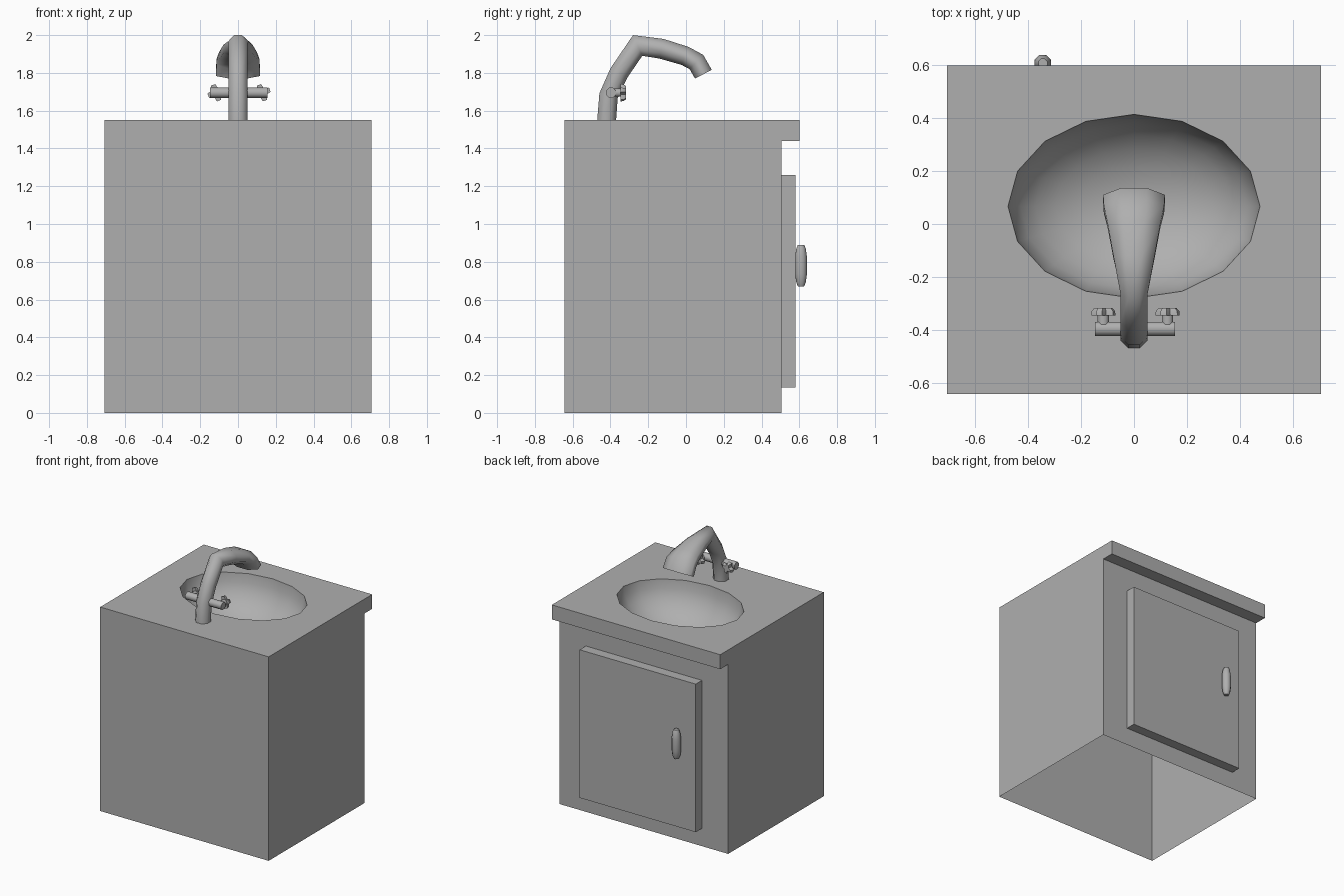
import bpy, bmesh
from math import sin, cos, pi, radians
from mathutils import Vector

if "Cube" in bpy.data.objects:
    bpy.data.objects.remove(bpy.data.objects["Cube"])

grey = bpy.data.materials.new("grey")
grey.diffuse_color = (.43, .43, .43, 1)
grey.use_nodes = True
grey.node_tree.nodes["Principled BSDF"].inputs["Base Color"].default_value = grey.diffuse_color


def finish(bm, name, smooth=None):
    bmesh.ops.recalc_face_normals(bm, faces=bm.faces[:])
    me = bpy.data.meshes.new(name)
    bm.to_mesh(me)
    bm.free()
    me.materials.append(grey)
    ob = bpy.data.objects.new(name, me)
    bpy.context.collection.objects.link(ob)
    if smooth:
        bpy.ops.object.select_all(action='DESELECT')
        ob.select_set(True)
        bpy.context.view_layer.objects.active = ob
        bpy.ops.object.shade_smooth_by_angle(angle=radians(smooth))
    return ob


def skin(bm, rings, caps=True):
    """Join rings of points into a tube."""
    vs = [[bm.verts.new(p) for p in r] for r in rings]
    n = len(vs[0])
    for a, b in zip(vs, vs[1:]):
        for i in range(n):
            bm.faces.new((a[i], a[(i + 1) % n], b[(i + 1) % n], b[i]))
    if caps:
        bm.faces.new(vs[0])
        bm.faces.new(vs[-1])
    return vs


def ring(c, u, v, radii, turn=0.0):
    """Ring of points about c in the plane u, v."""
    n = len(radii)
    return [Vector(c) + Vector(u) * r * cos(2 * pi * i / n + turn)
            + Vector(v) * r * sin(2 * pi * i / n + turn) for i, r in enumerate(radii)]


X, Y, Z = Vector((1, 0, 0)), Vector((0, 1, 0)), Vector((0, 0, 1))

# Cabinet shell with overhanging counter, open underneath
bm = bmesh.new()
prof = [(-.643, 0), (-.643, 1.55), (.6, 1.55), (.6, 1.44), (.505, 1.44), (.505, 0)]
L = [bm.verts.new((-.708, y, z)) for y, z in prof]
R = [bm.verts.new((.708, y, z)) for y, z in prof]
bm.faces.new(L)
bm.faces.new(R)
for i in (0, 2, 3, 4):
    bm.faces.new((L[i], L[i + 1], R[i + 1], R[i]))

# Sunken oval basin
rings = []
for k in range(7):
    a = k / 7 * pi / 2
    rings.append(ring((0, .067, 1.55 - .3 * sin(a)), X * .477, Y * .348, [cos(a)] * 16))
vs = skin(bm, rings, caps=False)
low = bm.verts.new((0, .067, 1.25))
for i in range(16):
    bm.faces.new((vs[-1][i], vs[-1][(i + 1) % 16], low))

# Counter surface around the basin
edges = [bm.edges.get((vs[0][i], vs[0][(i + 1) % 16])) for i in range(16)]
edges += [bm.edges.get(p) for p in ((L[1], L[2]), (L[2], R[2]), (R[2], R[1]), (R[1], L[1]))]
bmesh.ops.triangle_fill(bm, use_beauty=True, edges=edges)
finish(bm, "cabinet_with_basin", 35)

# Door
bm = bmesh.new()
skin(bm, [[(x, y, z) for x, z in ((-.488, .135), (.488, .135), (.488, 1.26), (-.488, 1.26))]
          for y in (.505, .58)])
finish(bm, "door")

# Door handle
bm = bmesh.new()
skin(bm, [ring((-.345, .609, z), X, Y, [r] * 8, pi / 8) for z, r in
          ((.67, .018), (.69, .027), (.735, .034), (.825, .034), (.87, .027), (.89, .018))])
finish(bm, "door_handle", 60)

# Spout: octagonal tube that widens towards its outlet (y, z, half width, half depth)
path = [(-.42, 1.55, .051, .05), (-.41, 1.68, .051, .05), (-.355, 1.80, .051, .051),
        (-.256, 1.945, .051, .06), (-.13, 1.928, .077, .053), (-.005, 1.89, .1, .051),
        (.055, 1.858, .114, .052), (.092, 1.793, .117, .05)]
pts = [Vector((0, p[0], p[1])) for p in path]
s = 1 / cos(pi / 8)
rings = []
for i, p in enumerate(pts):
    before = (p - pts[i - 1]).normalized() if i else Z
    after = (pts[i + 1] - p).normalized() if i < len(pts) - 1 else Vector((0, .42, -.91))
    t = (before + after).normalized() if i else Z
    rings.append(ring(p, X * path[i][2] * s, t.cross(X) * path[i][3] * s, [1] * 8, pi / 8))
bm = bmesh.new()
skin(bm, rings)
finish(bm, "spout", 75)

# Tap crossbar
bm = bmesh.new()
skin(bm, [ring((x, -.397, 1.695), Y, Z, [.029] * 8, pi / 8) for x in (-.148, .155)])
finish(bm, "tap_crossbar", 60)

# Tap stems and lobed knobs
for x, name in ((-.116, "left"), (.127, "right")):
    bm = bmesh.new()
    skin(bm, [ring((x, y, 1.695), X, Z, [.023] * 8, pi / 8) for y in (-.397, -.34)])
    finish(bm, name + "_tap_stem", 60)
    bm = bmesh.new()
    lobes = [.046, .046, .025] * 4
    skin(bm, [ring((x, y, 1.695), X * s, Z * s, lobes, .1)
              for y, s in ((-.346, 1), (-.33, .97), (-.318, .75))])
    finish(bm, name + "_tap_knob", 50)
